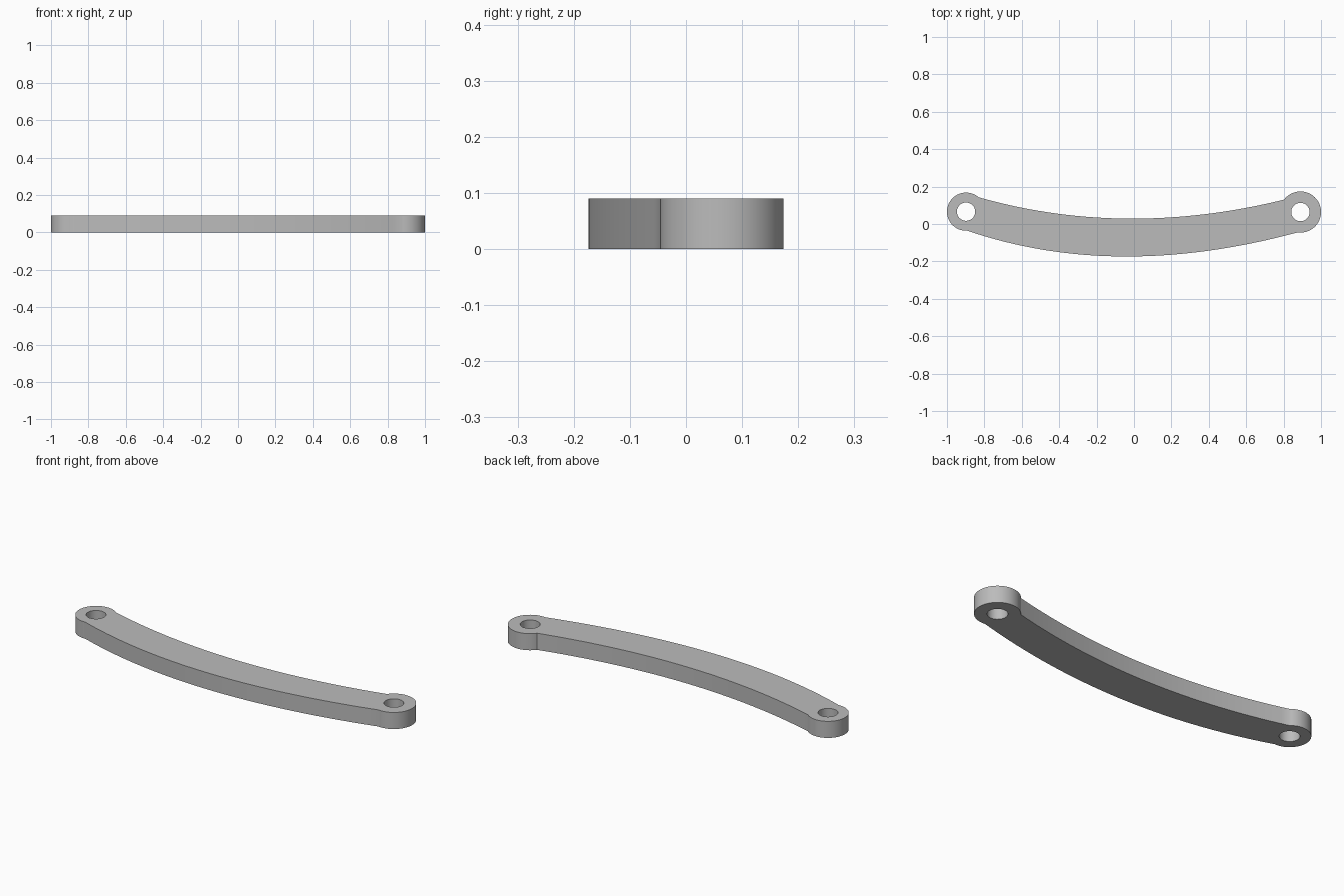
import bpy
import bmesh
from math import cos, sin, radians
from mathutils import Vector

cube = bpy.data.objects.get("Cube")
if cube:
    bpy.data.objects.remove(cube, do_unlink=True)

HEIGHT = 0.09
HOLE_RADIUS = 0.049
LEFT_EYE, LEFT_RADIUS = Vector((-0.898, 0.066)), 0.102
RIGHT_EYE, RIGHT_RADIUS = Vector((0.89, 0.064)), 0.11


def arc(centre, radius, start, end, steps=40):
    """Points on an arc, angles in degrees."""
    angles = [radians(start + (end - start) * i / steps) for i in range(steps + 1)]
    return [centre + radius * Vector((cos(a), sin(a))) for a in angles]


def bow(start, control, end, steps=40):
    """Points strictly inside a quadratic bow from start to end."""
    a, b, c = Vector(start), Vector(control), Vector(end)
    ts = [i / steps for i in range(1, steps)]
    return [a * (1 - t) ** 2 + b * 2 * t * (1 - t) + c * t * t for t in ts]


# Outline: rounded eyes at both ends joined by the bowed edges
left_cap = arc(LEFT_EYE, LEFT_RADIUS, 49, 274)
right_cap = arc(RIGHT_EYE, RIGHT_RADIUS, -98, 143)
front_edge = bow(left_cap[-1], (-0.1, -0.307), right_cap[0])
back_edge = bow(right_cap[-1], (-0.05, -0.079), left_cap[0])
outline = left_cap + front_edge + right_cap + back_edge

# Filled flat profile with two pin holes, extruded to a plate
curve = bpy.data.curves.new("link_profile", "CURVE")
curve.dimensions = "2D"
curve.fill_mode = "BOTH"
curve.extrude = HEIGHT / 2
holes = [arc(c, HOLE_RADIUS, 0, 360 * 39 / 40, 39) for c in (LEFT_EYE, RIGHT_EYE)]
for loop in [outline] + holes:
    spline = curve.splines.new("POLY")
    spline.points.add(len(loop) - 1)
    for point, co in zip(spline.points, loop):
        point.co = (co.x, co.y, 0, 1)
    spline.use_cyclic_u = True

link = bpy.data.objects.new("curved_link_arm", curve)
bpy.context.collection.objects.link(link)
bpy.ops.object.select_all(action="DESELECT")
link.select_set(True)
bpy.context.view_layer.objects.active = link
bpy.ops.object.convert(target="MESH")
link = bpy.context.object
link.name = "curved_link_arm"

# Weld the caps to the walls and rest the plate on the ground
bm = bmesh.new()
bm.from_mesh(link.data)
bmesh.ops.remove_doubles(bm, verts=bm.verts, dist=0.0001)
bmesh.ops.recalc_face_normals(bm, faces=bm.faces)
bmesh.ops.translate(bm, verts=bm.verts, vec=(0, 0, HEIGHT / 2))
bm.to_mesh(link.data)
bm.free()

# Plain grey finish
grey = bpy.data.materials.new("plain grey")
grey.use_nodes = True
colour = (0.5, 0.5, 0.5, 1)
grey.diffuse_color = colour
grey.node_tree.nodes["Principled BSDF"].inputs["Base Color"].default_value = colour
link.data.materials.clear()
link.data.materials.append(grey)
bpy.ops.object.shade_smooth_by_angle(angle=radians(30))
